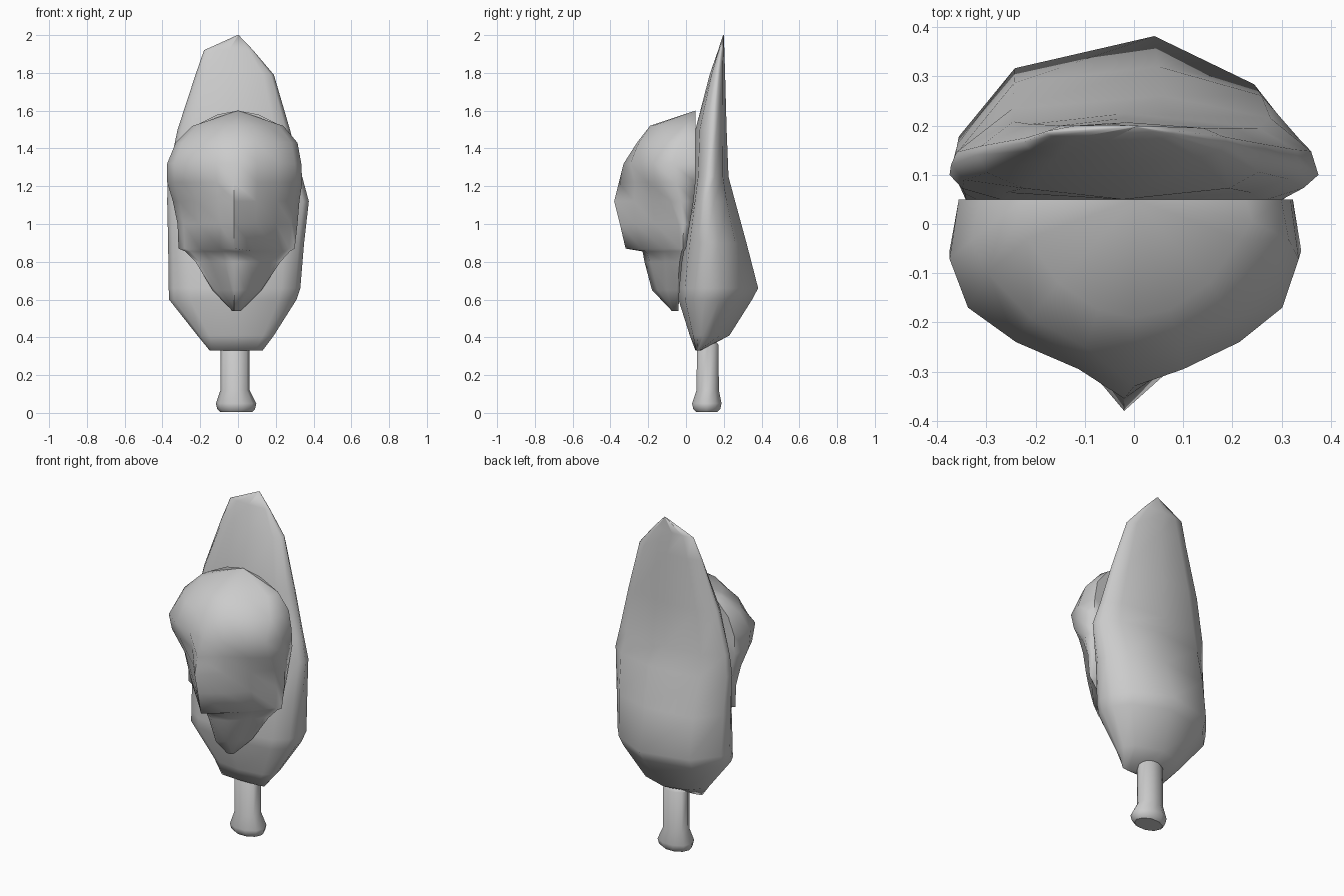
import bpy, bmesh, math


def loft(name, rings, angle=35):
    """Skin closed rings of equal length; each end is fanned from its last point."""
    bm = bmesh.new()
    loops = [[bm.verts.new(p) for p in ring] for ring in rings]
    n = len(loops[0])
    for a, b in zip(loops, loops[1:]):
        for i in range(n):
            j = (i + 1) % n
            bm.faces.new((a[i], a[j], b[j], b[i]))
    for loop in (loops[0], loops[-1]):
        for i in range(n - 2):
            bm.faces.new((loop[-1], loop[i], loop[i + 1]))
    bmesh.ops.remove_doubles(bm, verts=bm.verts, dist=0.002)
    bmesh.ops.recalc_face_normals(bm, faces=bm.faces)
    mesh = bpy.data.meshes.new(name)
    bm.to_mesh(mesh)
    bm.free()
    obj = bpy.data.objects.new(name, mesh)
    bpy.context.collection.objects.link(obj)
    bpy.ops.object.select_all(action='DESELECT')
    obj.select_set(True)
    bpy.context.view_layer.objects.active = obj
    bpy.ops.object.shade_smooth_by_angle(angle=math.radians(angle))
    return obj


def mix(a, b, t):
    return a + (b - a) * t


# Leaf-shaped backing: z, left x, right x, front y, side y, back y
body_sections = [
    (0.33, -0.15, 0.13, 0.05, 0.06, 0.08),
    (0.41, -0.215, 0.19, 0.02, 0.09, 0.23),
    (0.60, -0.365, 0.31, -0.04, 0.10, 0.35),
    (0.66, -0.367, 0.33, -0.045, 0.11, 0.382),
    (0.90, -0.37, 0.35, -0.01, 0.11, 0.32),
    (1.12, -0.375, 0.375, 0.03, 0.10, 0.26),
    (1.25, -0.372, 0.34, 0.045, 0.12, 0.225),
    (1.50, -0.32, 0.275, 0.05, 0.14, 0.215),
    (1.79, -0.225, 0.19, 0.125, 0.165, 0.207),
    (1.92, -0.18, 0.08, 0.17, 0.185, 0.203),
    (2.00, -0.004, 0.004, 0.196, 0.198, 0.2),
]


def body_ring(z, xl, xr, yf, ym, yb):
    c = (xl + xr) / 2
    full = 0.76 if z < 0.8 else 0.84
    return [
        (xl * 0.7, mix(yf, ym, 0.25), z), (c, yf, z), (xr * 0.7, mix(yf, ym, 0.25), z),
        (xr * 0.92, mix(yf, ym, 0.62), z), (xr, ym, z), (xr * 0.96, mix(ym, yb, 0.3), z),
        (xr * 0.74, mix(ym, yb, full - 0.12), z), (c + 0.06 * (yb > 0.24), yb, z),
        (xl * 0.66, mix(ym, yb, full), z), (xl * 0.97, mix(ym, yb, 0.25), z),
        (xl, ym, z), (xl * 0.93, mix(yf, ym, 0.6), z)]


loft("leaf_back", [body_ring(*s) for s in body_sections], 80)

# Bulging face: z, left x, right x, rim y, then depths at 0, 30, 64, 90 % of half width
face_sections = [
    (1.52, -0.24, 0.24, 0.05, -0.19, -0.175, -0.12, -0.03),
    (1.43, -0.33, 0.315, 0.05, -0.26, -0.25, -0.19, -0.10),
    (1.32, -0.375, 0.335, 0.05, -0.33, -0.295, -0.24, -0.17),
    (1.22, -0.375, 0.34, 0.05, -0.355, -0.27, -0.205, -0.14),
    (1.12, -0.345, 0.325, 0.04, -0.38, -0.275, -0.18, -0.08),
    (1.00, -0.32, 0.315, 0.02, -0.35, -0.27, -0.165, -0.04),
    (0.87, -0.315, 0.30, 0.00, -0.32, -0.235, -0.12, -0.03),
    (0.855, -0.28, 0.275, -0.01, -0.23, -0.21, -0.115, -0.035),
    (0.80, -0.225, 0.225, -0.02, -0.22, -0.19, -0.11, -0.045),
    (0.65, -0.135, 0.125, -0.035, -0.18, -0.15, -0.10, -0.055),
    (0.54, -0.03, 0.015, -0.04, -0.075, -0.073, -0.07, -0.06),
]


def face_ring(z, xl, xr, rim, *depths):
    def side(x):
        pts = [(x * f, y, z) for f, y in zip((0.30, 0.64, 0.90), depths[1:])]
        return pts + [(x, mix(rim, depths[3], 0.55), z), (x * 0.95, rim, z)]

    back_z = 1.6 if z == 1.52 else z       # crown rises to the back
    centre = (-0.02 if z < 1.3 else 0, depths[0], z)
    shoulder = mix(z, back_z, 0.75)
    # starts right of the back centre and ends on it, so the crown fans from there
    return ([(xl * 0.45, rim, shoulder)] + side(xl)[::-1] + [centre] + side(xr)
            + [(xr * 0.45, rim, shoulder), (0, rim, back_z)])


loft("face_front", [face_ring(*s) for s in face_sections], 80)

# Short peg handle with a flared foot: z, centre x, centre y, radius x, radius y
peg_sections = [
    (0.005, -0.01, 0.11, 0.085, 0.06), (0.02, -0.01, 0.11, 0.10, 0.075),
    (0.05, -0.01, 0.11, 0.107, 0.082), (0.12, -0.016, 0.115, 0.077, 0.062),
    (0.36, -0.016, 0.115, 0.077, 0.06), (0.38, -0.016, 0.115, 0.05, 0.045)]
loft("peg_handle", [
    [(cx + rx * math.cos(math.tau * i / 10), cy + ry * math.sin(math.tau * i / 10), z)
     for i in range(10)] for z, cx, cy, rx, ry in peg_sections], 45)
